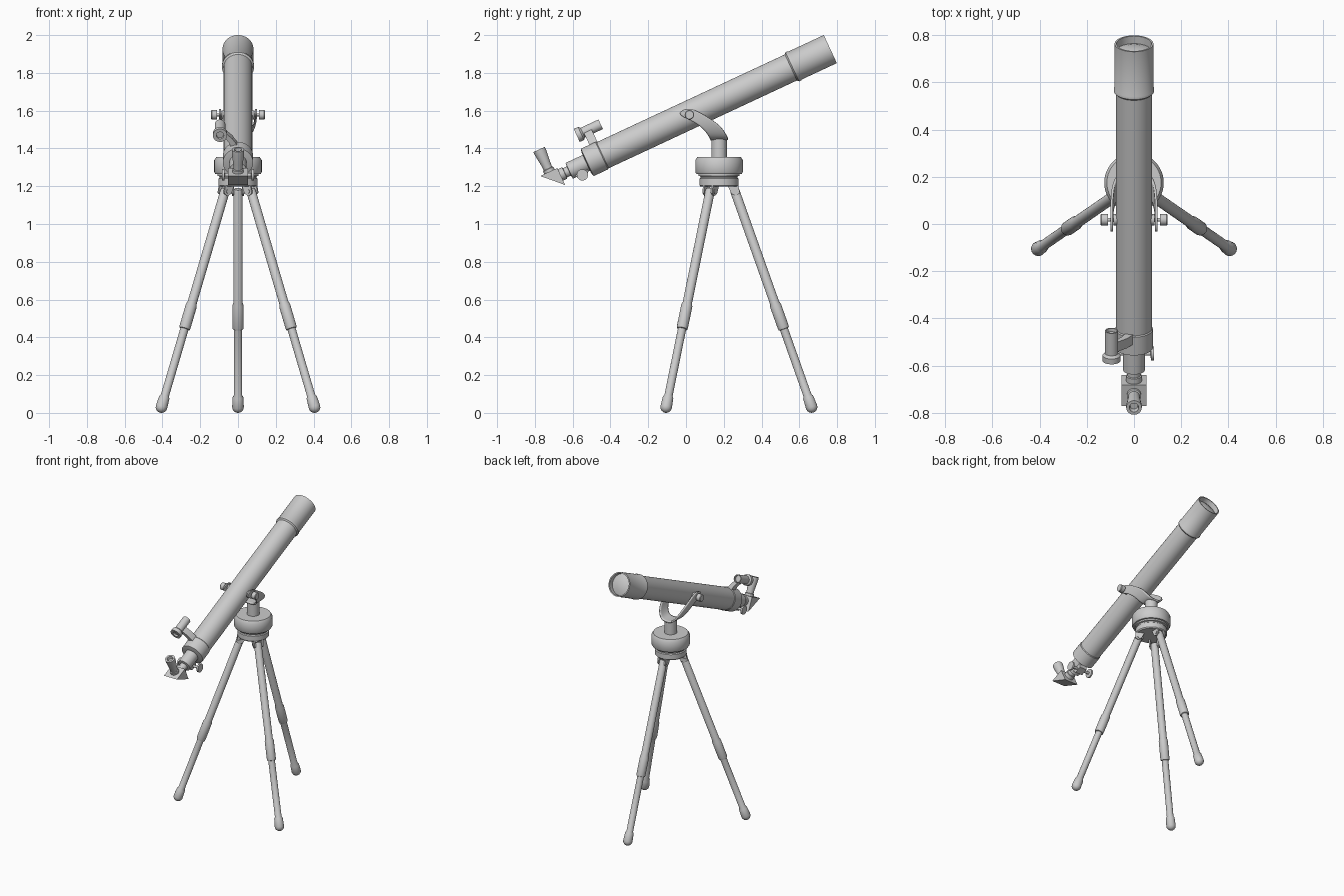
import bpy, bmesh
from math import sin, cos, pi, radians, atan2
from mathutils import Vector, Matrix

cube = bpy.data.objects.get("Cube")
if cube:
    bpy.data.objects.remove(cube)

GREY = (0.6, 0.6, 0.6, 1)
mat = bpy.data.materials.new("light grey")
mat.use_nodes = True
mat.diffuse_color = GREY
mat.node_tree.nodes["Principled BSDF"].inputs["Base Color"].default_value = GREY


def finish(name, bm, sharp=35):
    """Turn a bmesh into an object, smooth except at sharp edges."""
    bmesh.ops.recalc_face_normals(bm, faces=bm.faces)
    for f in bm.faces:
        f.smooth = True
    for e in bm.edges:
        e.smooth = e.calc_face_angle(0) < radians(sharp)
    me = bpy.data.meshes.new(name)
    bm.to_mesh(me)
    bm.free()
    me.materials.append(mat)
    ob = bpy.data.objects.new(name, me)
    bpy.context.collection.objects.link(ob)
    return ob


def lathe(name, profile, origin, axis, sides=32):
    """Spin (radius, height) points around an axis; both ends close."""
    bm = bmesh.new()
    rings = []
    for r, h in profile:
        n = 1 if r == 0 else sides
        rings.append([bm.verts.new((r * cos(2 * pi * i / sides), r * sin(2 * pi * i / sides), h))
                      for i in range(n)])
    for a, b in zip(rings, rings[1:]):
        for i in range(sides):
            j = (i + 1) % sides
            quad = [a[i % len(a)], a[j % len(a)], b[j % len(b)], b[i % len(b)]]
            bm.faces.new(list(dict.fromkeys(quad)))
    for ring in (rings[0], rings[-1]):
        if len(ring) > 1:
            bm.faces.new(ring)
    rot = Vector(axis).to_track_quat('Z', 'Y').to_matrix().to_4x4()
    bm.transform(Matrix.Translation(origin) @ rot)
    return finish(name, bm)


def prism(name, outline, offset):
    """Extrude a closed outline of 3D points by an offset vector."""
    bm = bmesh.new()
    face = bm.faces.new([bm.verts.new(p) for p in outline])
    new = bmesh.ops.extrude_face_region(bm, geom=[face])["geom"]
    bmesh.ops.translate(bm, vec=offset, verts=[g for g in new if isinstance(g, bmesh.types.BMVert)])
    if not any(len(f.verts) == len(outline) and f is face for f in bm.faces):
        bm.faces.new(bm.verts[:len(outline)])
    return finish(name, bm)


# Optical frame: s runs back from the objective, t is upward across the tube
TILT = radians(25)
FRONT = Vector((0, 0.764, 1.926))
BACK = Vector((0, -cos(TILT), -sin(TILT)))
UP = Vector((0, -sin(TILT), cos(TILT)))


def at(x, s, t):
    return FRONT + Vector((x, 0, 0)) + BACK * s + UP * t


# Main tube with hollow hood, recessed lens and rear collar
lathe("main_tube", [(0, .018), (.04, .022), (.073, .034), (.074, 0), (.082, 0), (.082, .205),
                    (.085, .21), (.085, .222), (.076, .23), (.076, 1.33), (.080, 1.335),
                    (.080, 1.42), (.06, 1.425), (0, 1.425)], FRONT, BACK, 48)

# Focuser drawtube, diagonal and eyepiece
lathe("focuser", [(0, 1.41), (.046, 1.41), (.046, 1.525), (.027, 1.527), (.027, 1.55),
                  (.033, 1.552), (.033, 1.577), (0, 1.577)], FRONT, BACK)
prism("diagonal", [at(-.052, 1.576, .04), at(-.052, 1.576, -.059), at(-.052, 1.676, .04)],
      Vector((.104, 0, 0)))
lathe("eyepiece", [(0, .035), (.03, .035), (.03, .055), (.024, .058), (.026, .09), (.033, .15),
                   (.033, .17), (.02, .17), (.016, .15), (0, .15)], at(0, 1.622, 0), UP)

# Focus knobs and their housing
prism("focus_housing", [at(-.028, 1.43, -.03), at(-.028, 1.51, -.03),
                        at(-.028, 1.495, -.065), at(-.028, 1.445, -.065)], Vector((.056, 0, 0)))
for side, label in ((1, "left"), (-1, "right")):
    lathe(label + "_focus_knob", [(0, 0), (.009, 0), (.009, .07), (.03, .072), (.03, .084), (0, .084)],
          at(0, 1.471, -.049), (side, 0, 0))

# Finder scope on a slanted bracket
lathe("finder_scope", [(0, 1.285), (.022, 1.285), (.023, 1.27), (.028, 1.27), (.028, 1.375),
                       (.038, 1.385), (.038, 1.41), (.02, 1.41), (.018, 1.40), (0, 1.40)],
      at(-.095, 0, .153), BACK)
prism("finder_bracket", [at(-.085, 1.325, .14), at(-.07, 1.325, .15), at(-.03, 1.325, .115),
                         at(.0, 1.325, .07), at(-.035, 1.325, .06), at(-.05, 1.325, .095)],
      BACK * .045)

# Curved fork: each row holds x, then the front and rear edge as y, z
HALF = [(0, .13, 1.447, .222, 1.447), (.05, .13, 1.45, .222, 1.453),
        (.083, .10, 1.50, .19, 1.515), (.094, .04, 1.545, .125, 1.56),
        (.095, -.03, 1.57, .04, 1.61), (.095, -.035, 1.595, .0, 1.612)]
rows = [(-r[0],) + r[1:] for r in HALF[:0:-1]] + HALF
bm = bmesh.new()
edges = [(bm.verts.new((x, y1, z1)), bm.verts.new((x, y2, z2))) for x, y1, z1, y2, z2 in rows]
for (a, b), (c, d) in zip(edges, edges[1:]):
    bm.faces.new((a, b, d, c))
fork = finish("fork", bm, 180)
sub = fork.modifiers.new("round", 'SUBSURF')
sub.levels = sub.render_levels = 3
thick = fork.modifiers.new("thickness", 'SOLIDIFY')
thick.thickness = .01
thick.offset = 0

# Pivot bosses and clamp knobs
for side, label in ((1, "left"), (-1, "right")):
    lathe(label + "_pivot_knob", [(0, .06), (.024, .06), (.024, .086), (.008, .088), (.008, .11),
                                  (.025, .11), (.025, .138), (.022, .142), (0, .142)],
          at(0, .823, 0), (side, 0, 0))

# Post and tripod head
HUB = Vector((0, .175, 0))
lathe("post", [(0, 1.34), (.041, 1.34), (.041, 1.452), (0, 1.452)], HUB, (0, 0, 1))
lathe("tripod_head", [(0, 1.198), (.098, 1.198), (.104, 1.205), (.104, 1.24), (.098, 1.245),
                      (.098, 1.252), (.108, 1.255), (.108, 1.265), (.120, 1.265), (.126, 1.275),
                      (.126, 1.338), (.115, 1.355), (0, 1.355)], HUB, (0, 0, 1), 48)

# Telescoping legs with rounded feet and top hinges
FEET = {"left_leg": (.405, -.28), "right_leg": (-.405, -.28), "rear_leg": (0, .49)}
for name, (fx, fy) in FEET.items():
    out = Vector((fx, fy, 0)).normalized()
    top = HUB + out * .08 + Vector((0, 0, 1.185))
    foot = HUB + Vector((fx, fy, .031))
    L = (foot - top).length
    cap = [(.031 * cos(a), L + .031 * sin(a)) for a in (0, pi / 8, pi / 4, 3 * pi / 8)]
    lathe(name, [(0, 0), (.02, 0), (.025, .012), (.025, .64), (.03, .655), (.03, .775), (.028, .785),
                 (.022, .787), (.022, L - .065), (.028, L - .055)] + cap + [(0, L + .031)],
          top, foot - top, 24)
    across = out.cross(Vector((0, 0, 1)))
    for sgn in (-1, 1):
        base = HUB + out * .07 + across * (sgn * .027 - .005)
        prism(name + "_hinge", [base + out * o + Vector((0, 0, z)) for o, z in
                                ((-.025, 1.205), (.032, 1.205), (.04, 1.165), (.02, 1.148), (-.005, 1.16))],
              across * .01)
    lathe(name + "_hinge_pin", [(0, -.036), (.01, -.036), (.01, .036), (0, .036)],
          HUB + out * .088 + Vector((0, 0, 1.172)), across, 16)
